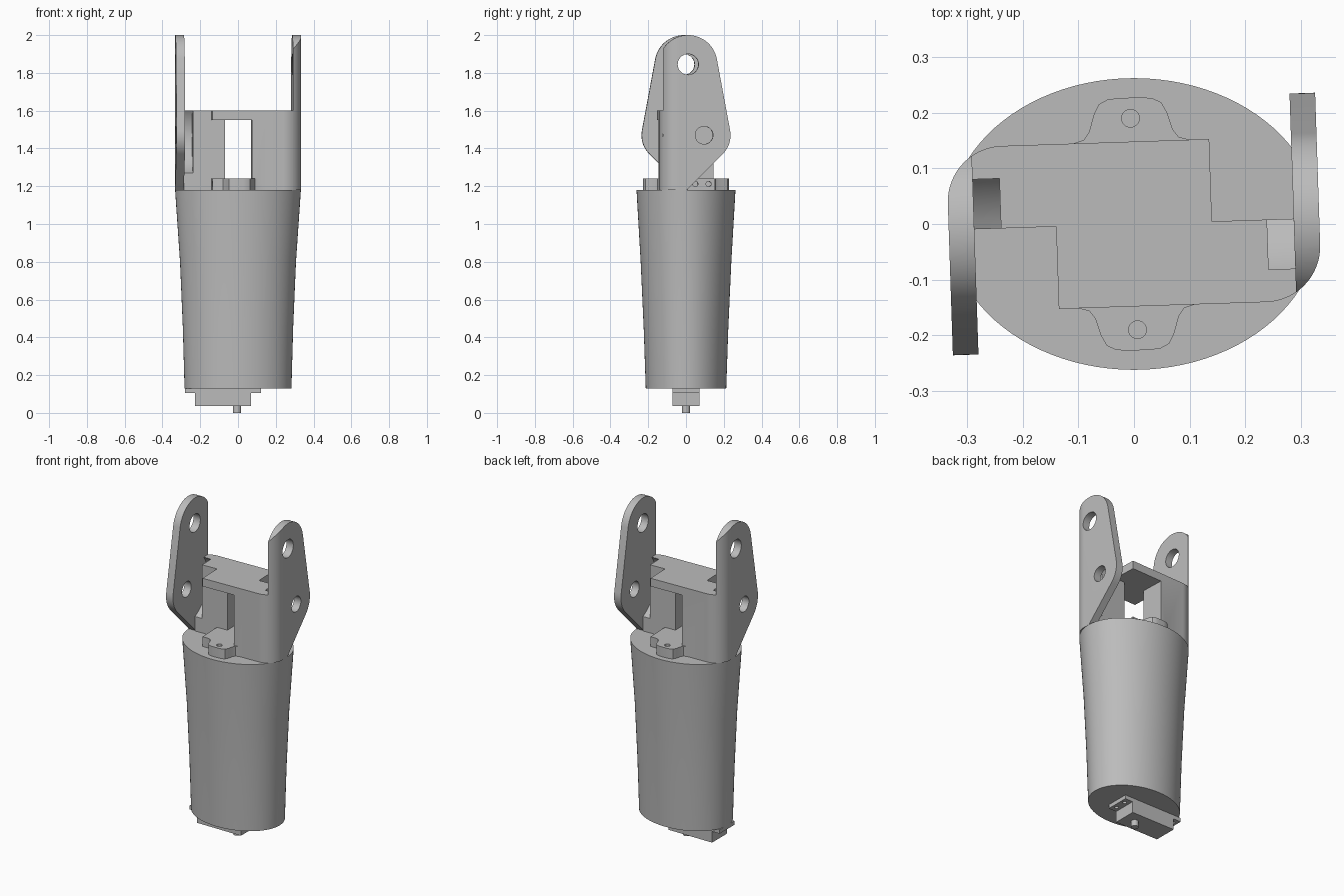
import bpy, bmesh
from math import sin, cos, pi, radians
from mathutils import Matrix, Vector

cube = bpy.data.objects.get("Cube")
if cube:
    bpy.data.objects.remove(cube, do_unlink=True)

grey = bpy.data.materials.new("plain_grey")
grey.use_nodes = True
COLOUR = (0.5, 0.5, 0.5, 1)
grey.diffuse_color = COLOUR
grey.node_tree.nodes["Principled BSDF"].inputs["Base Color"].default_value = COLOUR

TWIST = Matrix.Rotation(radians(1.9), 4, 'Z')   # head sits slightly turned on the body
HALF_TURN = Matrix.Rotation(pi, 4, 'Z')


def add_object(name, bm):
    bmesh.ops.recalc_face_normals(bm, faces=bm.faces)
    mesh = bpy.data.meshes.new(name)
    bm.to_mesh(mesh)
    bm.free()
    mesh.materials.append(grey)
    obj = bpy.data.objects.new(name, mesh)
    bpy.context.collection.objects.link(obj)
    return obj


def loft(name, rings):
    bm = bmesh.new()
    loops = [[bm.verts.new(p) for p in ring] for ring in rings]
    n = len(loops[0])
    for a, b in zip(loops, loops[1:]):
        for i in range(n):
            j = (i + 1) % n
            bm.faces.new((a[i], a[j], b[j], b[i]))
    bm.faces.new(loops[0])
    bm.faces.new(loops[-1])
    return add_object(name, bm)


def prism_z(name, pts, z0, z1):
    return loft(name, [[(x, y, z) for x, y in pts] for z in (z0, z1)])


def prism_x(name, pts, x0, x1):
    return loft(name, [[(x, y, z) for y, z in pts] for x in (x0, x1)])


def arc(c, r, a0, a1, n):
    angles = [radians(a0 + (a1 - a0) * i / n) for i in range(n + 1)]
    return [(c[0] + r * cos(a), c[1] + r * sin(a)) for a in angles]


def circle(c, r, n=32):
    return arc(c, r, 0, 360, n)[:-1]


def rect(x0, x1, y0, y1):
    return [(x0, y0), (x1, y0), (x1, y1), (x0, y1)]


def combine(obj, others, operation):
    for other in others:
        mod = obj.modifiers.new("combine", 'BOOLEAN')
        mod.operation, mod.object, mod.solver = operation, other, 'EXACT'
        bpy.context.view_layer.update()
        deps = bpy.context.evaluated_depsgraph_get()
        mesh = bpy.data.meshes.new_from_object(obj.evaluated_get(deps))
        obj.modifiers.clear()
        obj.data = mesh
        bpy.data.objects.remove(other, do_unlink=True)


def copy_turned(obj, name):
    twin = obj.copy()
    twin.data = obj.data.copy()
    twin.name = name
    twin.data.transform(HALF_TURN)
    bpy.context.collection.objects.link(twin)
    return twin


# Tapered oval body
body = loft("body", [[(rx * x, ry * y, z) for x, y in circle((0, 0), 1, 96)]
                     for z, rx, ry in ((0.13, 0.283, 0.213), (0.45, 0.292, 0.224),
                                       (0.8, 0.307, 0.24), (1.18, 0.333, 0.262))])

# Side arm: plan with rounded corner, trimmed to its side profile
INNER, OUTER, DEPTH = 0.287, 0.333, 0.148
corner = (OUTER - 0.1, 0.1 - DEPTH)
TRIM = -57.3
eye, pivot = (0, 1.845), (0.085, 1.47)
left_arm = prism_z("left_arm", arc(corner, 0.1, TRIM, 0, 12) + [(OUTER, 0.3), (INNER, 0.3)], 1.18, 2.1)
profile = ([(-0.3, 1.18), (-0.006, 1.18)] + arc(pivot, 0.14, -45, 10.5, 12)
           + arc(eye, 0.155, 10.5, 150, 28) + [(-0.3, 1.92)])
combine(left_arm, [prism_x("trim", profile, 0.2, 0.4)], 'INTERSECT')
combine(left_arm, [prism_x("eye_cutter", circle(eye, 0.055), 0.2, 0.4),
                   prism_x("pivot_cutter", circle(pivot, 0.047), 0.2, 0.4)], 'DIFFERENCE')

# Pillar with a round clearance pocket beside the arm
plan = [(0.07, 0), (0.07, -DEPTH)] + arc(corner, 0.1, -90, TRIM, 8) + [(INNER, 0)]
left_pillar = prism_z("left_pillar", plan, 1.18, 1.6)
combine(left_pillar, [prism_x("pocket_cutter", circle(pivot, 0.218, 64), 0.239, 0.4)], 'DIFFERENCE')

right_arm = copy_turned(left_arm, "right_arm")
right_pillar = copy_turned(left_pillar, "right_pillar")

# Floor plate with two screw tabs
side = [(0.14, DEPTH), (0.105, DEPTH), (0.085, 0.154), (0.075, 0.168), (0.066, 0.198),
        (0.056, 0.217), (0.04, 0.225), (0.02, 0.227)]
half = side + [(-x, y) for x, y in reversed(side)]
floor = prism_z("floor_plate", half + [(-x, -y) for x, y in half], 1.18, 1.24)
cutters = [prism_z("screw_cutter", circle((0, s * 0.19), 0.016, 20), 1.1, 1.3) for s in (1, -1)]
for s in (1, -1):
    for y in (0.045, 0.115):
        cutters.append(prism_x("pin_cutter", circle((s * y, 1.212), 0.014, 16), s * 0.09, s * 0.2))
combine(floor, cutters, 'DIFFERENCE')

# Bridge over the window, merged with pillars and floor
bridge = prism_z("head_block", rect(-0.14, 0.14, -DEPTH, DEPTH), 1.55, 1.6)
combine(bridge, [left_pillar, right_pillar, floor], 'UNION')
for obj in (bridge, left_arm, right_arm):
    obj.data.transform(TWIST)

# Motor below the body: flange, case and output shaft
flange = prism_z("motor_flange", rect(-0.28, 0.123, -0.072, 0.072), 0.106, 0.13)
combine(flange, [prism_z("flange_cutter", circle((x, y), 0.012, 16), 0.08, 0.16)
                 for x in (-0.255, 0.098) for y in (-0.035, 0.035)], 'DIFFERENCE')
case = prism_z("motor_case", rect(-0.228, 0.07, -0.072, 0.072), 0.037, 0.106)
shaft = prism_z("motor_shaft", circle((-0.005, 0), 0.022), 0, 0.037)

# Smooth the curved surfaces, keep edges crisp
bpy.ops.object.select_all(action='DESELECT')
for obj in (body, left_arm, right_arm, bridge, flange, case, shaft):
    obj.select_set(True)
    bpy.context.view_layer.objects.active = obj
bpy.ops.object.shade_smooth_by_angle(angle=radians(30))
